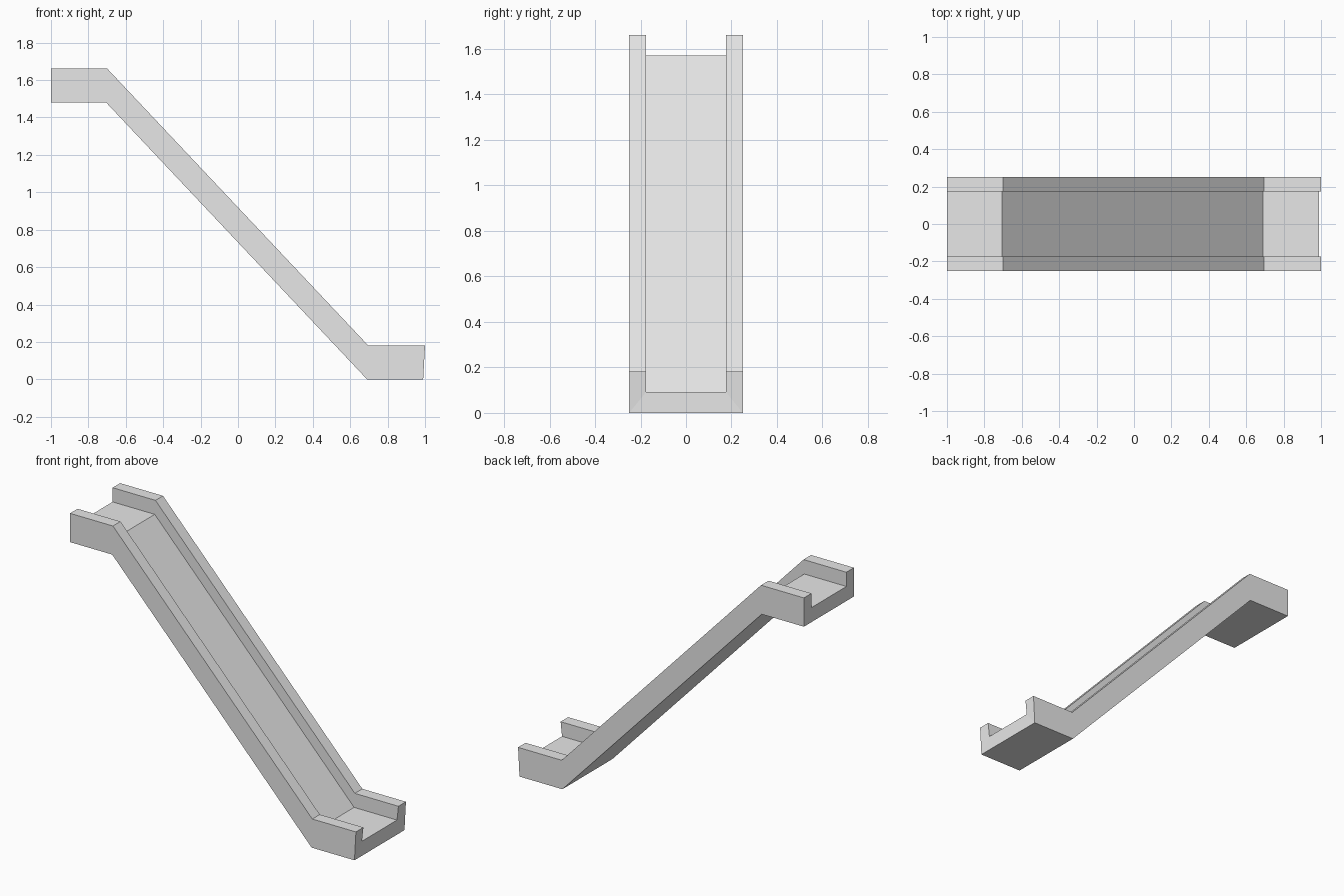
import bpy
import bmesh

cube = bpy.data.objects.get("Cube")
if cube:
    bpy.data.objects.remove(cube, do_unlink=True)

# Single grey material
grey = bpy.data.materials.new("light grey")
grey.use_nodes = True
colour = (0.8, 0.8, 0.8, 1)
grey.diffuse_color = colour
grey.node_tree.nodes["Principled BSDF"].inputs["Base Color"].default_value = colour

HALF_WIDTH, INNER, BED, RAIL = 0.25, 0.175, 0.092, 0.182

# Stations along the chute: x of underside, bed and rail top, then underside height
stations = [
    (-1.0, -1.0, -1.0, 1.48),
    (-0.705, -0.705, -0.70, 1.48),
    (0.69, 0.69, 0.695, 0),
    (0.99, 0.99, 1.0, 0),
]


def section(bm, x_under, x_bed, x_rail, z):
    """U-shaped cross-section, from the front side round to the back."""
    half = [
        (x_under, -HALF_WIDTH, z),
        (x_rail, -HALF_WIDTH, z + RAIL),
        (x_rail, -INNER, z + RAIL),
        (x_bed, -INNER, z + BED),
    ]
    other = [(x, -y, h) for x, y, h in reversed(half)]
    return [bm.verts.new(p) for p in half + other]


# Chute: sweep the section along the stations
bm = bmesh.new()
rings = [section(bm, *s) for s in stations]
for a, b in zip(rings, rings[1:]):
    for i in range(len(a)):
        j = (i + 1) % len(a)
        bm.faces.new((a[i], a[j], b[j], b[i]))

# Closed ends: two rail ends and the bed between them
for ring in (rings[0], rings[-1]):
    for ids in ((0, 1, 2, 3), (0, 3, 4, 7), (4, 5, 6, 7)):
        bm.faces.new([ring[i] for i in ids])

bmesh.ops.recalc_face_normals(bm, faces=bm.faces)
mesh = bpy.data.meshes.new("slide_chute")
bm.to_mesh(mesh)
bm.free()
mesh.materials.append(grey)
bpy.context.collection.objects.link(bpy.data.objects.new("slide_chute", mesh))
